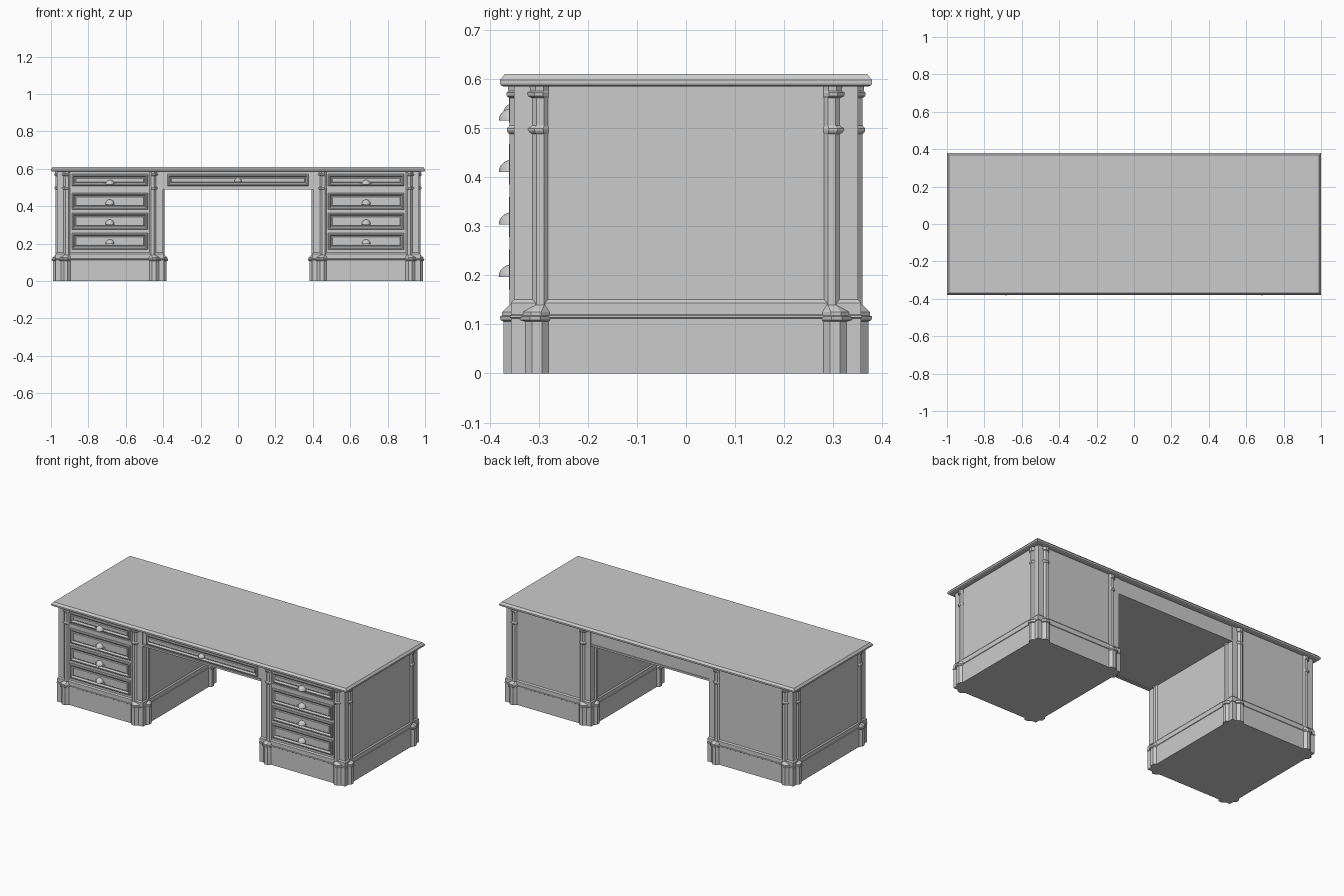
import bpy, bmesh
from mathutils import Vector

cube = bpy.data.objects.get("Cube")
if cube:
    bpy.data.objects.remove(cube, do_unlink=True)

grey = bpy.data.materials.new("plain grey")
grey.use_nodes = True
colour = (0.6, 0.6, 0.6, 1)
grey.diffuse_color = colour
grey.node_tree.nodes["Principled BSDF"].inputs["Base Color"].default_value = colour


def finish(name, bm):
    bmesh.ops.recalc_face_normals(bm, faces=bm.faces)
    mesh = bpy.data.meshes.new(name)
    bm.to_mesh(mesh)
    bm.free()
    mesh.materials.append(grey)
    obj = bpy.data.objects.new(name, mesh)
    bpy.context.collection.objects.link(obj)
    return obj


def loft(name, rings):
    """Skin a stack of equal-length outlines and cap both ends."""
    bm = bmesh.new()
    loops = [[bm.verts.new(p) for p in ring] for ring in rings]
    for a, b in zip(loops, loops[1:]):
        for i in range(len(a)):
            j = (i + 1) % len(a)
            bm.faces.new((a[i], a[j], b[j], b[i]))
    bm.faces.new(loops[0][::-1])
    bm.faces.new(loops[-1])
    return finish(name, bm)


def rect(cx, hx, hy, z):
    return [(cx + hx, hy, z), (cx - hx, hy, z), (cx - hx, -hy, z), (cx + hx, -hy, z)]


def box(name, x0, x1, y0, y1, z0, z1):
    return loft(name, [[(x0, y0, z), (x1, y0, z), (x1, y1, z), (x0, y1, z)]
                       for z in (z0, z1)])


def post_ring(cx, sx, sy, grow, z):
    """Chamfered corner post outline, enlarged by grow."""
    x, y = 0.292 + grow, 0.36 + grow
    c, f, r = 0.055 + 0.3 * grow, 0.016 + 0.3 * grow, 0.008 + 0.6 * grow
    t = c + f + r
    pts = [(x - r, y - t), (x, y - c - f), (x, y - c), (x - c, y),
           (x - c - f, y), (x - t, y - r), (x - t, y - t)]
    return [(cx + sx * px, sy * py, z) for px, py in pts]


POST = [(0, .012), (.106, .012), (.109, .018), (.116, .019), (.118, .015), (.125, .015),
        (.131, .009), (.139, 0), (.488, 0), (.491, .003), (.495, .005), (.499, .005),
        (.502, .002), (.505, 0), (.561, 0), (.565, .005), (.572, .006), (.575, .002),
        (.588, .003)]

# drawer front: distance in from the edge, distance forward of the carcass
DRAWER = [(0, 0), (0, .007), (.004, .011), (.009, .011), (.013, .005),
          (.016, .002), (.018, .002), (.022, .006)]


def drawer(name, cx, hx, z0, z1, y):
    loft(name, [[(cx - hx + i, y - d, z0 + i), (cx + hx - i, y - d, z0 + i),
                 (cx + hx - i, y - d, z1 - i), (cx - hx + i, y - d, z1 - i)]
                for i, d in DRAWER])


def cup_pull(name, cx, y, z, r, depth):
    bm = bmesh.new()
    bmesh.ops.create_uvsphere(bm, u_segments=16, v_segments=12, radius=1)
    for normal in (Vector((0, 1, 0)), Vector((0, 0, -1))):
        geom = bm.verts[:] + bm.edges[:] + bm.faces[:]
        cut = bmesh.ops.bisect_plane(bm, geom=geom, plane_co=(0, 0, 0), plane_no=normal,
                                     clear_outer=True, dist=1e-5)
        edges = [e for e in bm.edges if e.is_boundary]
        bmesh.ops.holes_fill(bm, edges=edges, sides=0)
    for v in bm.verts:
        v.co = Vector((cx + v.co.x * r, y + v.co.y * depth, z + v.co.z * r * 1.05))
    obj = finish(name, bm)
    bpy.ops.object.select_all(action='DESELECT')
    obj.select_set(True)
    bpy.context.view_layer.objects.active = obj
    bpy.ops.object.shade_smooth_by_angle(angle=0.7)
    box(name + "_backplate", cx - r * 1.35, cx + r * 1.35, y - .003, y + .002, z, z + .006)


# table top with moulded edge
EDGE = [(.585, .006), (.588, .001), (.592, 0), (.598, 0), (.601, .003), (.610, .010)]
loft("table_top", [rect(0, 1 - i, .379 - i, z) for z, i in EDGE])

# pedestals
PLINTH = [(0, .006), (.112, .006), (.114, .009), (.118, .009), (.120, .006),
          (.144, .006), (.151, 0), (.586, 0)]
ROWS = [(.168, .256), (.275, .363), (.382, .470), (.508, .571)]
for side, cx in (("left", .685), ("right", -.685)):
    loft(side + "_pedestal", [rect(cx, .284 + o, .350 + o, z) for z, o in PLINTH])
    for sx, xn in ((1, "a"), (-1, "b")):
        for sy, yn in ((1, "back"), (-1, "front")):
            loft(f"{side}_{yn}_post_{xn}", [post_ring(cx, sx, sy, g, z) for z, g in POST])
    for n, (z0, z1) in enumerate(ROWS):
        drawer(f"{side}_drawer_{n}", cx, .203, z0, z1, -.350)
        cup_pull(f"{side}_pull_{n}", cx, -.355, (.197, .303, .410, .515)[n], .024, .0265)
    # rail under the top drawer
    box(side + "_drawer_rail", cx - .212, cx + .212, -.356, -.340, .490, .499)

# centre section between the pedestals
box("centre_rail", -.405, .405, -.345, .345, .494, .586)
box("centre_front_moulding", -.40, .40, -.353, -.335, .490, .501)
box("centre_back_moulding", -.40, .40, .335, .350, .490, .501)
drawer("centre_drawer", 0, .378, .508, .571, -.345)
cup_pull("centre_pull", 0, -.350, .530, .020, .022)
